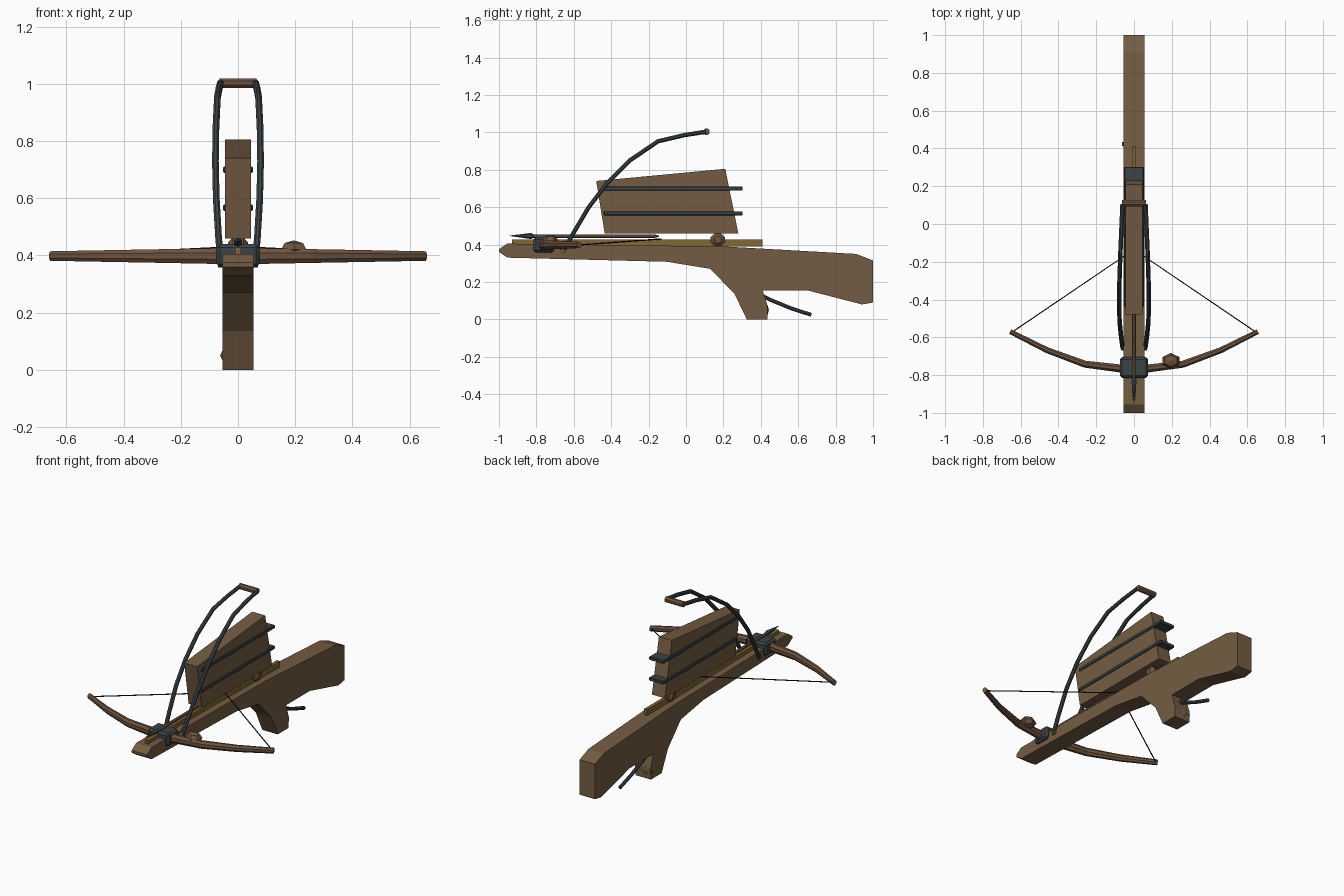
import bpy, bmesh, math
from mathutils import Vector

if "Cube" in bpy.data.objects:
    bpy.data.objects.remove(bpy.data.objects["Cube"])


def material(name, rgb):
    m = bpy.data.materials.new(name)
    m.diffuse_color = (*rgb, 1)
    m.use_nodes = True
    m.node_tree.nodes["Principled BSDF"].inputs["Base Color"].default_value = m.diffuse_color
    return m


WOOD = material("walnut_wood", (0.175, 0.108, 0.056))
BOW_WOOD = material("reddish_wood", (0.155, 0.088, 0.050))
IRON = material("dark_iron", (0.045, 0.057, 0.062))
BRASS = material("aged_brass", (0.22, 0.14, 0.035))
CORD = material("black_cord", (0.010, 0.010, 0.010))


def finish(name, bm, mat, bevel=0):
    bmesh.ops.recalc_face_normals(bm, faces=bm.faces)
    mesh = bpy.data.meshes.new(name)
    bm.to_mesh(mesh)
    bm.free()
    mesh.materials.append(mat)
    ob = bpy.data.objects.new(name, mesh)
    bpy.context.collection.objects.link(ob)
    if bevel:
        mod = ob.modifiers.new("bevel", 'BEVEL')
        mod.width, mod.segments = bevel, 1
    return ob


def slab(name, profile, half, mat):
    """Side profile (y, z) extruded across x."""
    bm = bmesh.new()
    face = bm.faces.new([bm.verts.new((-half, y, z)) for y, z in profile])
    new = bmesh.ops.extrude_face_region(bm, geom=[face])['geom']
    bmesh.ops.translate(bm, vec=(2 * half, 0, 0),
                        verts=[v for v in new if isinstance(v, bmesh.types.BMVert)])
    return finish(name, bm, mat)


def box(name, lo, hi, mat, bevel=0):
    bm = bmesh.new()
    bmesh.ops.create_cube(bm, size=1)
    for v in bm.verts:
        v.co = [(a + b) / 2 + c * (b - a) for a, b, c in zip(lo, hi, v.co)]
    return finish(name, bm, mat, bevel)


def tube(name, pts, radii, mat, sides=8, up=(0, 0, 1)):
    """Sweep an ellipse along a path; radii are (sideways, upward) pairs."""
    bm = bmesh.new()
    pts = [Vector(p) for p in pts]
    rings = []
    for i, p in enumerate(pts):
        t = (pts[min(i + 1, len(pts) - 1)] - pts[max(i - 1, 0)]).normalized()
        s = t.cross(Vector(up)).normalized()
        u = s.cross(t)
        rs, ru = radii[i] if len(radii) > 1 else radii[0]
        ring = []
        for k in range(sides):
            a = 2 * math.pi * (k + 0.5) / sides
            ring.append(bm.verts.new(p + s * rs * math.cos(a) + u * ru * math.sin(a)))
        rings.append(ring)
    for a, b in zip(rings, rings[1:]):
        for k in range(sides):
            bm.faces.new((a[k], a[(k + 1) % sides], b[(k + 1) % sides], b[k]))
    bm.faces.new(rings[0])
    bm.faces.new(rings[-1])
    return finish(name, bm, mat)


def knot(name, center, size, mat):
    """Low-poly wooden lump."""
    bm = bmesh.new()
    bmesh.ops.create_uvsphere(bm, u_segments=6, v_segments=4, radius=1)
    for v in bm.verts:
        v.co = [c + s * a for c, s, a in zip(center, size, v.co)]
    return finish(name, bm, mat)


# Stock with grip and shoulder butt
slab("stock", [(-1, 0.375), (-0.955, 0.405), (0.2, 0.39), (0.91, 0.35), (1, 0.315),
               (1, 0.09), (0.94, 0.08), (0.65, 0.155), (0.41, 0.155), (0.437, 0.07),
               (0.435, 0), (0.325, 0), (0.26, 0.135), (0.13, 0.27), (-0.1, 0.308),
               (-0.955, 0.33), (-1, 0.36)], 0.055, WOOD)

# Bolt magazine and its iron bands
slab("magazine", [(-0.48, 0.74), (0.21, 0.805), (0.28, 0.46), (-0.435, 0.46)], 0.046, WOOD)
for i, z in enumerate((0.567, 0.70)):
    box(f"magazine_band_{i + 1}", (-0.052, -0.44, z - 0.011), (0.052, 0.303, z + 0.011),
        IRON, 0.004)

# Brass rail and the loaded bolt
box("brass_rail", (-0.011, -0.93, 0.39), (0.011, 0.41, 0.427), BRASS)
tube("bolt_shaft", [(0, -0.86, 0.445), (0, -0.17, 0.445), (0, -0.145, 0.445)],
     [(0.01, 0.01), (0.01, 0.01), (0.003, 0.003)], BOW_WOOD, 6)
tube("bolt_head", [(0, -0.945, 0.447), (0, -0.83, 0.446), (0, -0.81, 0.445)],
     [(0.001, 0.001), (0.016, 0.016), (0.008, 0.008)], IRON, 6)

# Bow: tapered limbs, mirrored about the middle
half_bow = [(0.655, -0.57, 0.014, 0.018), (0.46, -0.668, 0.017, 0.022),
            (0.26, -0.742, 0.020, 0.026), (0.07, -0.765, 0.023, 0.030)]
bow = [(-x, y, s, u) for x, y, s, u in half_bow] + half_bow[::-1]
tube("bow", [(x, y, 0.398) for x, y, s, u in bow], [(s, u) for x, y, s, u in bow], BOW_WOOD)
box("bow_clamp", (-0.075, -0.815, 0.358), (0.075, -0.705, 0.44), IRON, 0.012)

# Bowstring drawn back to the rail
tube("bowstring", [(-0.645, -0.572, 0.398), (0, -0.135, 0.43), (0.645, -0.572, 0.398)],
     [(0.0035, 0.0035)], CORD, 6)

# Cocking lever: two curved arms, pivot pin and handle
arm = [(0.060, -0.655, 0.37), (0.068, -0.60, 0.465), (0.076, -0.52, 0.60),
       (0.079, -0.42, 0.73), (0.077, -0.30, 0.85), (0.072, -0.15, 0.952),
       (0.066, -0.01, 0.985), (0.061, 0.105, 1.003)]
for side, sx in (("left", -1), ("right", 1)):
    tube(f"lever_arm_{side}", [(sx * x, y, z) for x, y, z in arm],
         [(0.0125, 0.0125)], IRON, 8, (1, 0, 0))
tube("lever_pin", [(-0.07, -0.655, 0.372), (0.07, -0.655, 0.372)], [(0.016, 0.016)], BRASS)
tube("lever_handle", [(-0.064, 0.11, 1.003), (0.064, 0.11, 1.003)], [(0.018, 0.018)], BOW_WOOD)

# Trigger lever behind the grip
tube("trigger", [(0, 0.38, 0.14), (0, 0.45, 0.105), (0, 0.56, 0.06), (0, 0.67, 0.024)],
     [(0.011, 0.011)], IRON, 8, (1, 0, 0))

# Wooden lumps on the bow, the grip and under the magazine
knot("bow_knot", (0.195, -0.725, 0.42), (0.052, 0.042, 0.033), BOW_WOOD)
knot("grip_knot", (-0.02, 0.423, 0.05), (0.05, 0.02, 0.034), BOW_WOOD)
tube("magazine_foot", [(-0.035, 0.17, 0.427), (-0.02, 0.17, 0.427), (0.02, 0.17, 0.427),
                       (0.035, 0.17, 0.427)],
     [(0.02, 0.02), (0.041, 0.036), (0.041, 0.036), (0.02, 0.02)], BOW_WOOD)
